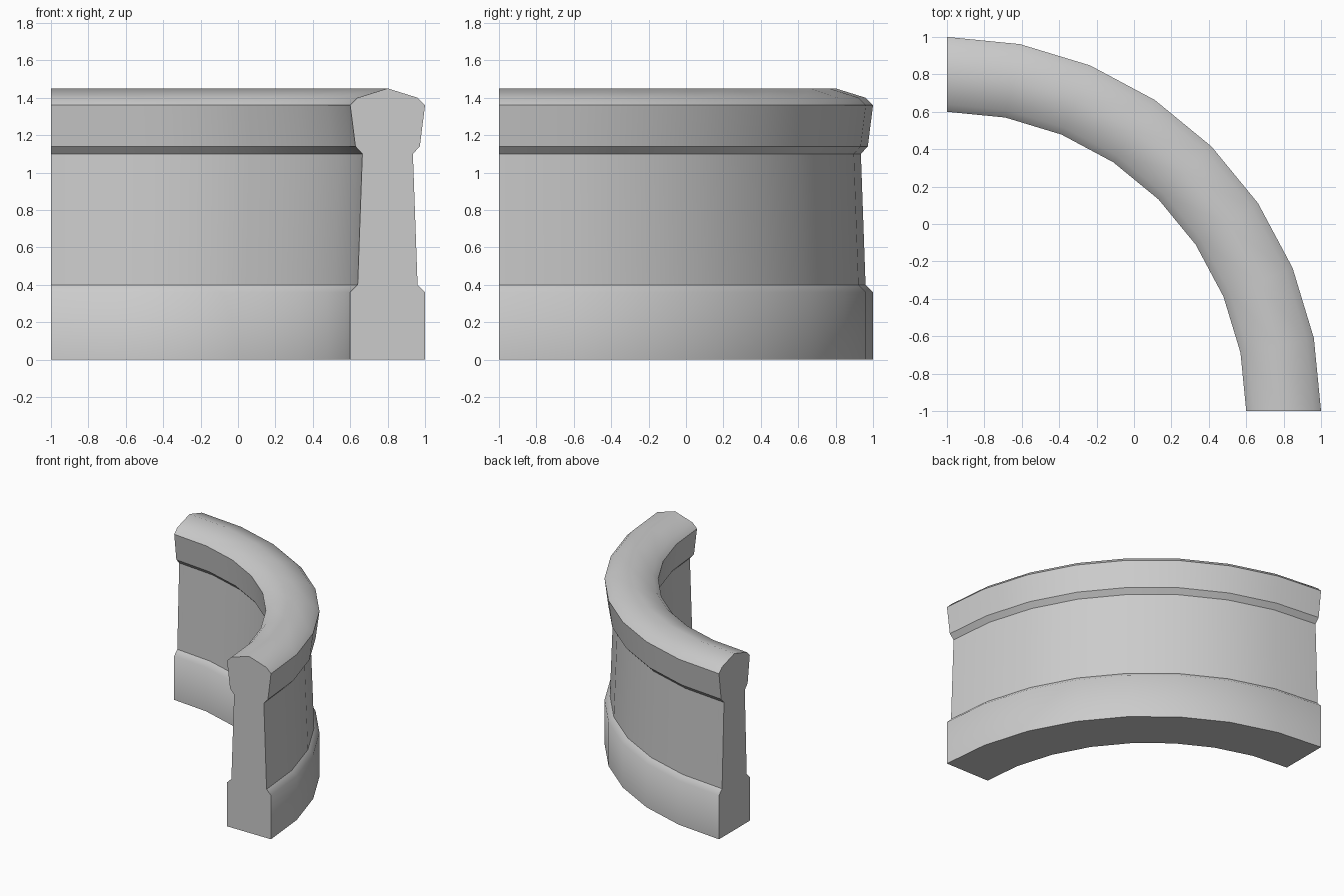
import bpy, bmesh, math

if "Cube" in bpy.data.objects:
    bpy.data.objects.remove(bpy.data.objects["Cube"])

SEGMENTS = 8
CENTRE = (-1.0, -1.0)
MID_RADIUS = 1.8

# Outer half of the wall section: (half width, height, crease kept sharp)
half = [(0.20, 0.00, True), (0.20, 0.36, False), (0.16, 0.40, True),
        (0.135, 1.10, True), (0.172, 1.14, True), (0.20, 1.36, True),
        (0.16, 1.40, False)]

# Mirror the half section around the ridge
profile = [(MID_RADIUS + w, z, s) for w, z, s in half]
profile.append((MID_RADIUS, 1.45, False))
profile += [(MID_RADIUS - w, z, s) for w, z, s in reversed(half)]
n = len(profile)

# Sweep the section through a quarter turn
bm = bmesh.new()
rings = []
for i in range(SEGMENTS + 1):
    a = math.radians(90) * i / SEGMENTS
    rings.append([bm.verts.new((CENTRE[0] + r * math.cos(a),
                                CENTRE[1] + r * math.sin(a), z))
                  for r, z, _ in profile])

for r0, r1 in zip(rings, rings[1:]):
    for j in range(n):
        k = (j + 1) % n
        bm.faces.new((r0[j], r1[j], r1[k], r0[k])).smooth = True

# Flat end caps
caps = [bm.faces.new(rings[0]), bm.faces.new(rings[-1][::-1])]
bmesh.ops.recalc_face_normals(bm, faces=bm.faces)

# Sharp edges along the mouldings and around the ends
for r0, r1 in zip(rings, rings[1:]):
    for j in range(n):
        if profile[j][2]:
            bm.edges.get((r0[j], r1[j])).smooth = False
for cap in caps:
    for e in cap.edges:
        e.smooth = False

mesh = bpy.data.meshes.new("curved_wall")
bm.to_mesh(mesh)
bm.free()
wall = bpy.data.objects.new("curved_wall", mesh)
bpy.context.collection.objects.link(wall)
